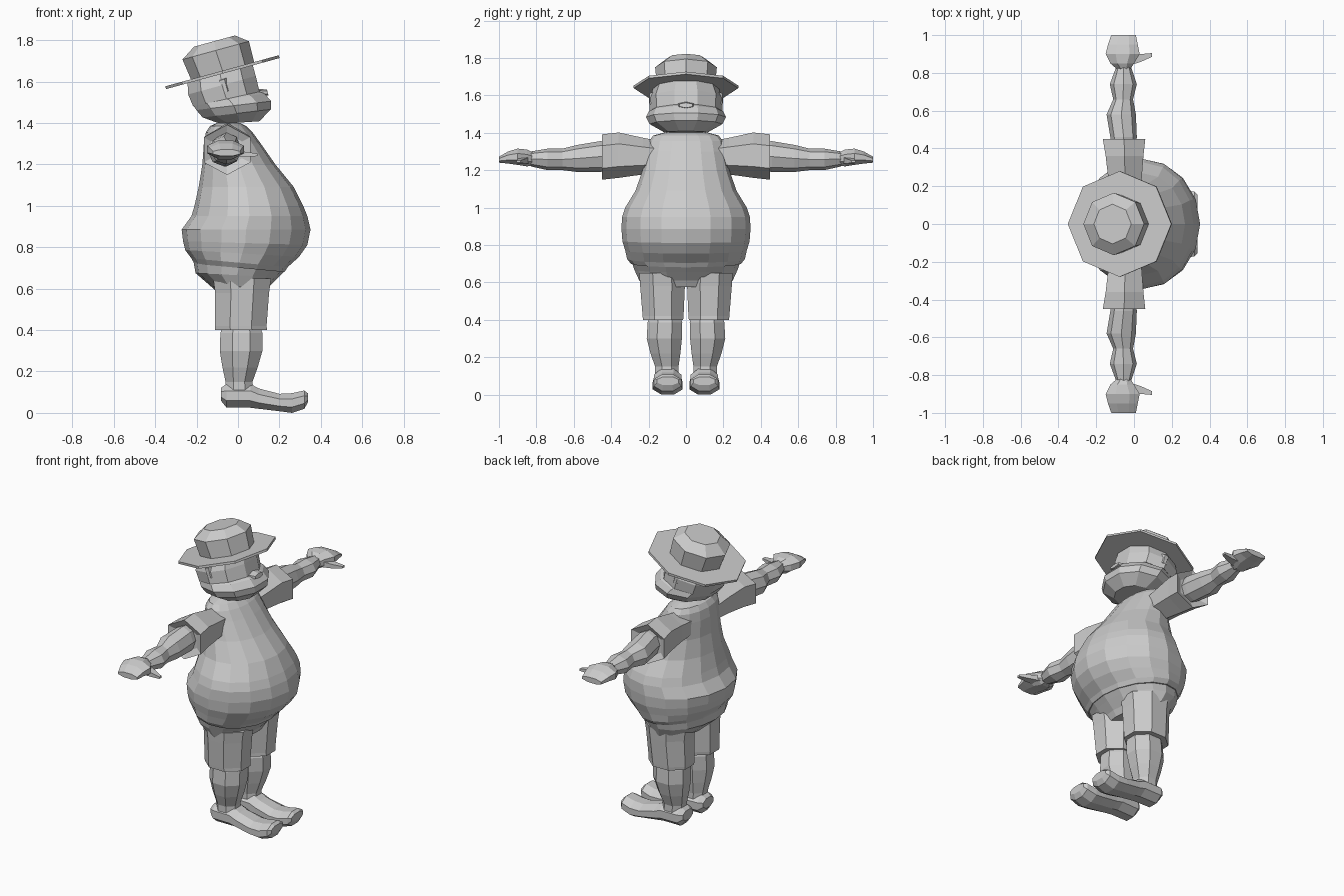
import bpy, bmesh
from math import sin, cos, pi, radians
from mathutils import Matrix, Vector


def loft(name, rings, n=8, axis='z', flat=False, mirror=False, matrix=None):
    """Skin of rings (t, u0, u1, v0, v1[, slope]) placed along an axis."""
    bm = bmesh.new()
    off, k = (pi / n, 1 / cos(pi / n)) if flat else (0, 1)
    loops = []
    for t, u0, u1, v0, v1, *s in rings:
        loop = []
        for i in range(n):
            a = 2 * pi * i / n + off
            du = k * cos(a) * (u1 - u0) / 2
            u = (u0 + u1) / 2 + du
            v = (v0 + v1) / 2 + k * sin(a) * (v1 - v0) / 2
            w = t + (s[0] * du if s else 0)
            co = {'z': (u, v, w), 'y': (u, w, v), 'x': (w, u, v)}[axis]
            loop.append(bm.verts.new(co))
        loops.append(loop)
    for a, b in zip(loops, loops[1:]):
        for i in range(n):
            j = (i + 1) % n
            bm.faces.new((a[i], a[j], b[j], b[i]))
    bm.faces.new(loops[0])
    bm.faces.new(loops[-1])
    bmesh.ops.recalc_face_normals(bm, faces=bm.faces)
    if matrix:
        bm.transform(matrix)
    me = bpy.data.meshes.new(name)
    bm.to_mesh(me)
    bm.free()
    ob = bpy.data.objects.new(name, me)
    bpy.context.collection.objects.link(ob)
    if mirror:
        m = ob.modifiers.new("Mirror", 'MIRROR')
        m.use_axis = (False, True, False)
    return ob


def sym(*rows):
    """Rings symmetric in the second direction: (t, u0, u1, half[, slope])."""
    return [(t, a, b, -h, h, *s) for t, a, b, h, *s in rows]


# Shirt with big belly and a slanted hem
loft("shirt", sym(
    (0.70, -0.21, 0.225, 0.295, -0.09),
    (0.725, -0.225, 0.24, 0.315, -0.09),
    (0.77, -0.255, 0.295, 0.325, -0.06),
    (0.82, -0.265, 0.335, 0.34, -0.03),
    (0.885, -0.272, 0.35, 0.345),
    (0.95, -0.225, 0.335, 0.342),
    (1.00, -0.21, 0.315, 0.325),
    (1.09, -0.19, 0.27, 0.27),
    (1.20, -0.172, 0.18, 0.232),
    (1.30, -0.165, 0.11, 0.21),
    (1.355, -0.155, 0.07, 0.198),
    (1.385, -0.135, 0.04, 0.175),
    (1.40, -0.10, 0.01, 0.12)), n=16)

# Shorts: hips and two legs
loft("shorts_hips", sym(
    (0.575, -0.09, 0.13, 0.20),
    (0.61, -0.13, 0.15, 0.25),
    (0.665, -0.205, 0.195, 0.275, -0.05),
    (0.71, -0.215, 0.23, 0.29, -0.09)), n=16)
loft("shorts_leg", [
    (0.40, -0.11, 0.14, 0.015, 0.23),
    (0.42, -0.112, 0.138, 0.013, 0.232),
    (0.58, -0.11, 0.15, 0.006, 0.245),
    (0.65, -0.12, 0.16, 0.005, 0.25)], n=8, flat=True, mirror=True)

# Lower legs
loft("lower_leg", [
    (0.10, -0.06, 0.075, 0.04, 0.165),
    (0.15, -0.06, 0.07, 0.04, 0.165),
    (0.22, -0.075, 0.095, 0.03, 0.19),
    (0.30, -0.088, 0.118, 0.022, 0.21),
    (0.385, -0.085, 0.118, 0.02, 0.205),
    (0.42, -0.075, 0.105, 0.03, 0.195)], n=8, flat=True, mirror=True)

# Long shoes
loft("shoe", [
    (-0.083, 0.05, 0.15, 0.06, 0.12),
    (-0.055, 0.03, 0.17, 0.025, 0.14),
    (0.06, 0.025, 0.172, 0.025, 0.14),
    (0.10, 0.025, 0.172, 0.02, 0.118),
    (0.20, 0.018, 0.178, 0.008, 0.092),
    (0.26, 0.018, 0.178, 0.0, 0.095),
    (0.32, 0.025, 0.172, 0.02, 0.108),
    (0.337, 0.04, 0.155, 0.05, 0.095)], axis='x', flat=True, mirror=True)

# Arms: sleeve, arm, hand and thumb
loft("sleeve", [
    (0.12, -0.13, 0.03, 1.20, 1.34),
    (0.23, -0.135, 0.04, 1.19, 1.36),
    (0.36, -0.15, 0.05, 1.175, 1.385),
    (0.45, -0.165, 0.06, 1.165, 1.375),
    (0.43, -0.13, 0.02, 1.20, 1.34)], n=6, axis='y', flat=True, mirror=True)
loft("arm", [
    (0.40, -0.12, 0.01, 1.20, 1.35),
    (0.46, -0.125, 0.015, 1.19, 1.355),
    (0.58, -0.145, 0.01, 1.19, 1.335),
    (0.66, -0.11, -0.005, 1.20, 1.315),
    (0.74, -0.128, 0.015, 1.20, 1.315),
    (0.83, -0.095, -0.015, 1.22, 1.30)], axis='y', mirror=True)
loft("hand", [
    (0.82, -0.09, -0.02, 1.225, 1.295),
    (0.85, -0.125, 0.0, 1.22, 1.31),
    (0.90, -0.15, 0.03, 1.228, 1.315),
    (0.95, -0.138, 0.02, 1.235, 1.30),
    (1.00, -0.12, 0.01, 1.24, 1.272)], axis='y', flat=True, mirror=True)
loft("thumb", [
    (-0.02, 0.84, 0.90, 1.235, 1.27),
    (0.04, 0.86, 0.90, 1.235, 1.26),
    (0.095, 0.885, 0.905, 1.24, 1.252)], n=4, axis='x', flat=True, mirror=True)

# Head parts share one backward-tilted frame centred on the hat brim
tilt = Matrix.Translation(Vector((-0.075, 0, 1.645))) @ Matrix.Rotation(radians(-15.3), 4, 'Y')
loft("head", sym(
    (-0.257, -0.075, 0.11, 0.11, -0.2),
    (-0.21, -0.15, 0.178, 0.185, -0.15),
    (-0.17, -0.17, 0.19, 0.203, -0.15),
    (-0.135, -0.178, 0.168, 0.19, -0.1),
    (-0.13, -0.18, 0.148, 0.185, -0.05),
    (-0.06, -0.188, 0.15, 0.188),
    (0.0, -0.175, 0.15, 0.165)), n=10, flat=True, matrix=tilt)
loft("nose", [
    (0.12, -0.05, 0.05, -0.155, -0.115),
    (0.185, -0.035, 0.035, -0.165, -0.14)], n=6, axis='x', flat=True, matrix=tilt)
loft("ear", [
    (0.165, -0.02, 0.02, -0.10, -0.03),
    (0.195, -0.025, 0.0, -0.095, -0.035)], n=4, axis='y', flat=True,
    mirror=True, matrix=tilt)

# Hat: octagonal brim and crown
loft("hat_brim", sym((-0.007, -0.284, 0.284, 0.28), (0.007, -0.284, 0.284, 0.28)),
     matrix=tilt)
loft("hat_crown", sym(
    (0.0, -0.155, 0.16, 0.155),
    (0.11, -0.17, 0.163, 0.165),
    (0.155, -0.10, 0.105, 0.105)), matrix=tilt)
